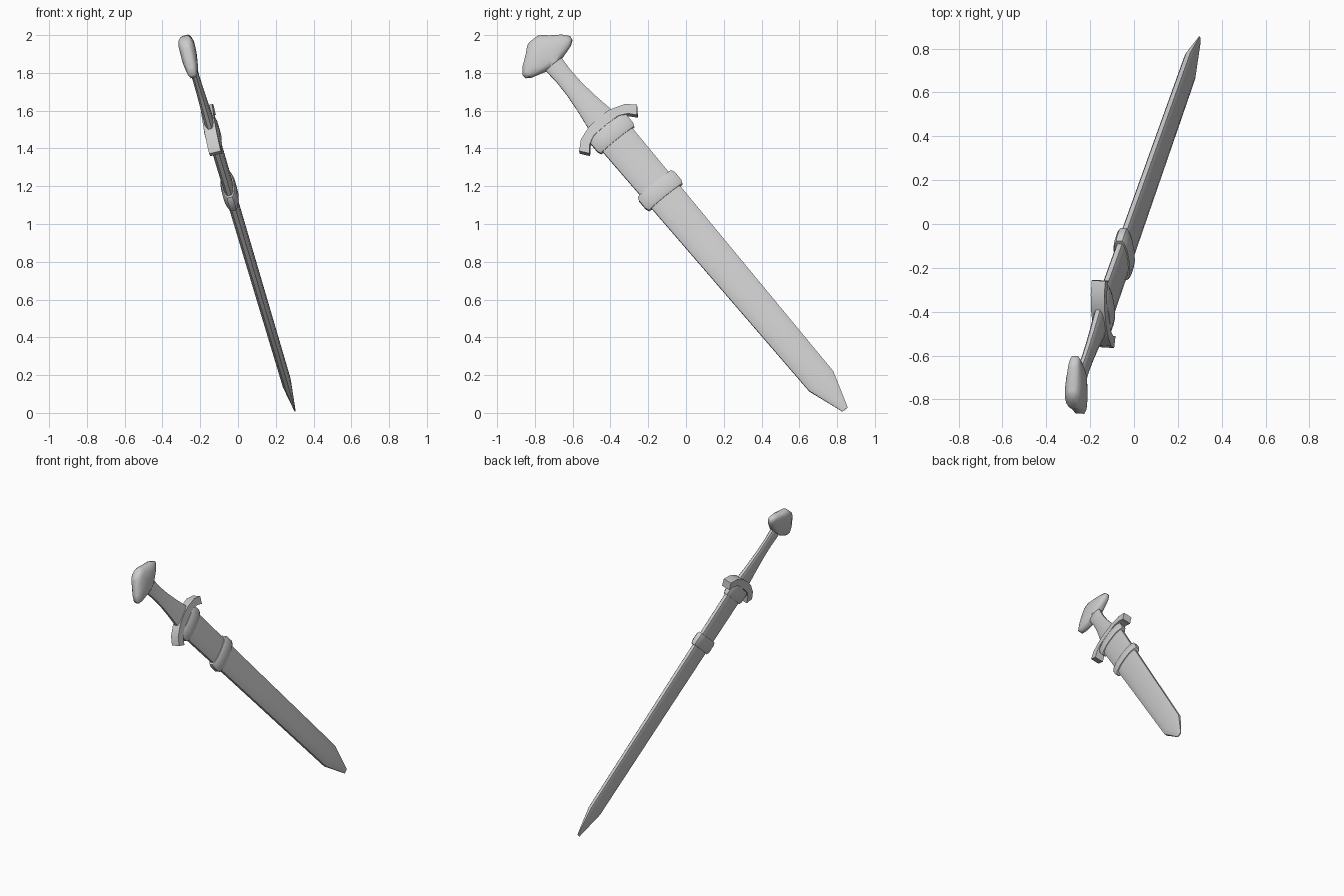
import bpy, bmesh, math
from mathutils import Vector, Matrix

if "Cube" in bpy.data.objects:
    bpy.data.objects.remove(bpy.data.objects["Cube"])

# Sword frame: origin at the tip, S runs up the sword, W across it, N through it
TIP = Vector((0.30, 0.842, 0.018))
S = Vector((-0.222, -0.63, 0.746)).normalized()
W = Vector((-0.10, 0.78, 0.62))
W = (W - W.dot(S) * S).normalized()
N = S.cross(W)
FRAME = Matrix.Translation(TIP) @ Matrix((W, N, S)).transposed().to_4x4()

# Half of a rounded, blunt-edged lens section (width, thickness)
QUARTER = [(1, 0.38), (0.85, 0.66), (0.5, 0.92), (0, 1)]
HALF = QUARTER + [(-a, b) for a, b in QUARTER[-2::-1]]
LENS = HALF + [(-a, -b) for a, b in HALF]


def finish(name, bm, angle):
    bmesh.ops.recalc_face_normals(bm, faces=bm.faces)
    bm.transform(FRAME)
    bmesh.ops.recalc_face_normals(bm, faces=bm.faces)
    mesh = bpy.data.meshes.new(name)
    bm.to_mesh(mesh)
    bm.free()
    obj = bpy.data.objects.new(name, mesh)
    bpy.context.collection.objects.link(obj)
    bpy.ops.object.select_all(action='DESELECT')
    obj.select_set(True)
    bpy.context.view_layer.objects.active = obj
    bpy.ops.object.shade_smooth_by_angle(angle=math.radians(angle))
    return obj


def loft(name, sections, shape=LENS, angle=40):
    """Skin sections given as (height, half width, half thickness)."""
    bm = bmesh.new()
    rings = [[bm.verts.new((a * w, b * t, s)) for a, b in shape]
             for s, w, t in sections]
    n = len(shape)
    for lo, hi in zip(rings, rings[1:]):
        for i in range(n):
            j = (i + 1) % n
            bm.faces.new((lo[i], lo[j], hi[j], hi[i]))
    bm.faces.new(rings[0])
    bm.faces.new(rings[-1])
    return finish(name, bm, angle)


# Blade with tapered point
loft("blade", [(0, 0.018, 0.004), (0.2, 0.083, 0.025), (1.1, 0.092, 0.027),
               (2.02, 0.102, 0.029)])

# Two raised bands around the blade
for name, s in (("lower_band", 1.555), ("upper_band", 1.96)):
    loft(name, [(s - 0.047, 0.114, 0.034), (s - 0.028, 0.122, 0.041),
                (s + 0.028, 0.122, 0.041), (s + 0.047, 0.114, 0.034)], angle=50)

# Crossguard: mirrored bent profile, extruded through the thickness
outer = [(0, 2.068), (0.072, 2.062), (0.15, 2.035), (0.197, 1.992)]
inner = [(0.163, 1.947), (0.13, 1.985), (0.085, 2.008), (0, 2.012)]
bm = bmesh.new()
for sign in (1, -1):
    grid = [[(bm.verts.new((sign * w, t, s))) for w, s in outer + inner]
            for t in (-0.032, 0.032)]
    back, front = grid
    for i in range(7):
        bm.faces.new((back[i], back[i + 1], front[i + 1], front[i]))
    for ring in grid:
        for i in range(3):
            bm.faces.new((ring[i], ring[i + 1], ring[6 - i], ring[7 - i]))
bmesh.ops.remove_doubles(bm, verts=bm.verts, dist=0.0001)
finish("crossguard", bm, 30)

# Waisted grip
loft("grip", [(2.03, 0.082, 0.027), (2.07, 0.078, 0.026), (2.17, 0.063, 0.023),
              (2.27, 0.052, 0.021), (2.36, 0.049, 0.02), (2.48, 0.055, 0.024)])

# Lobed pommel
loft("pommel", [(2.45, 0.056, 0.03), (2.474, 0.135, 0.034),
                (2.492, 0.16, 0.037), (2.512, 0.163, 0.04),
                (2.546, 0.135, 0.043), (2.585, 0.082, 0.042),
                (2.61, 0.055, 0.036), (2.624, 0.036, 0.022)], angle=60)
